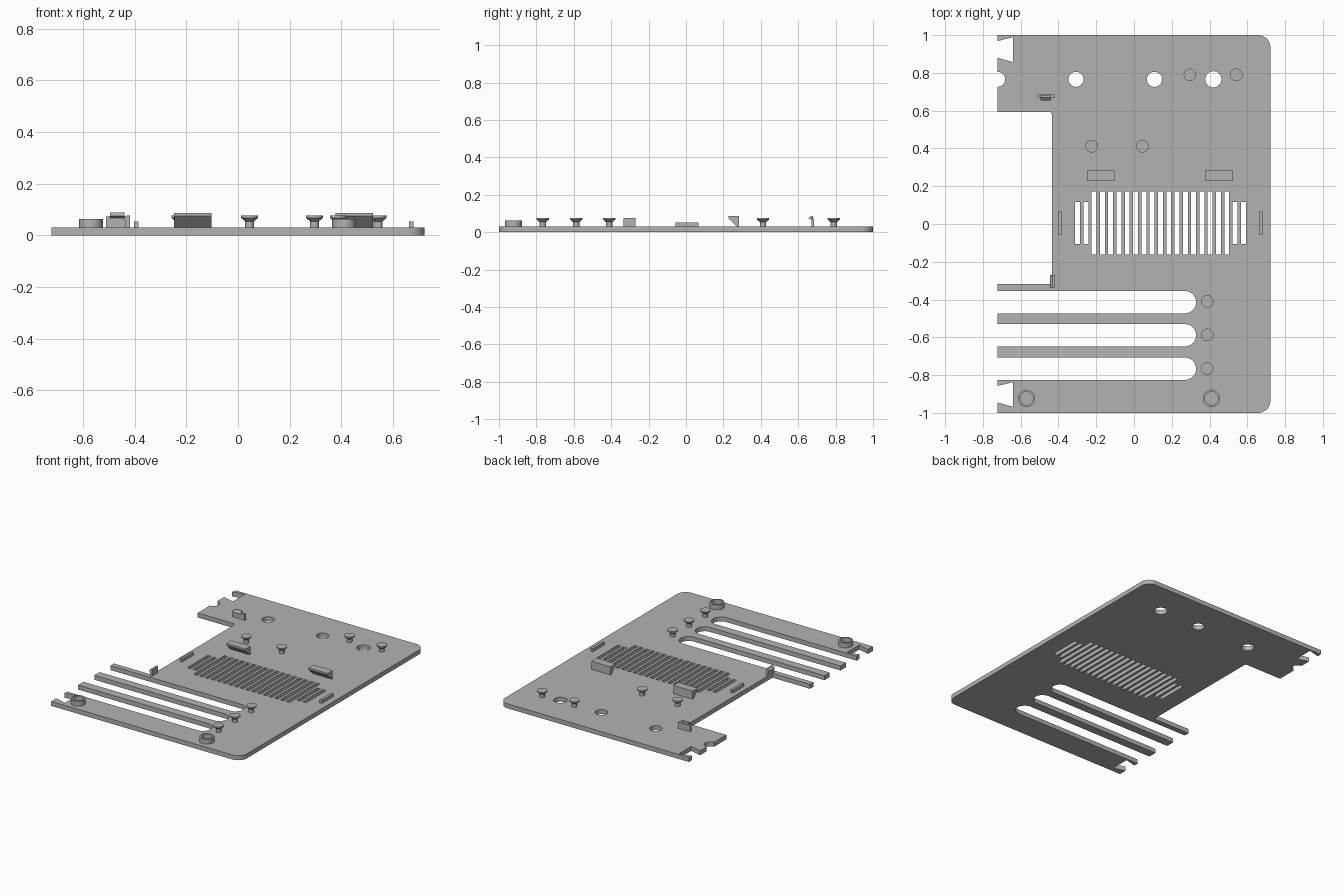
import bpy, bmesh
from math import pi, cos, sin
from mathutils import Matrix

cube = bpy.data.objects.get("Cube")
if cube:
    bpy.data.objects.remove(cube, do_unlink=True)

grey = bpy.data.materials.new("plain grey plastic")
grey.use_nodes = True
colour = (0.45, 0.45, 0.45, 1)
grey.diffuse_color = colour
grey.node_tree.nodes["Principled BSDF"].inputs["Base Color"].default_value = colour

TOP = 0.031      # upper surface of the plate
LEFT, RIGHT = -0.722, 0.722


def finish(obj):
    obj.data.materials.clear()
    obj.data.materials.append(grey)
    bpy.ops.object.select_all(action='DESELECT')
    obj.select_set(True)
    bpy.context.view_layer.objects.active = obj
    bpy.ops.object.shade_smooth_by_angle(angle=0.6)
    return obj


def from_bmesh(name, bm):
    bmesh.ops.recalc_face_normals(bm, faces=bm.faces)
    mesh = bpy.data.meshes.new(name)
    bm.to_mesh(mesh)
    bm.free()
    obj = bpy.data.objects.new(name, mesh)
    bpy.context.collection.objects.link(obj)
    return finish(obj)


def arc(cx, cy, r, start, end, steps=12):
    angles = [start + (end - start) * i / steps for i in range(steps + 1)]
    return [(cx + r * cos(a), cy + r * sin(a)) for a in angles]


def rect(x0, x1, y0, y1):
    return [(x0, y0), (x1, y0), (x1, y1), (x0, y1)]


def sheet(name, loops, z0, z1):
    """Flat sheet from an outer loop and hole loops."""
    curve = bpy.data.curves.new(name, 'CURVE')
    curve.dimensions = '2D'
    curve.fill_mode = 'BOTH'
    curve.extrude = (z1 - z0) / 2
    for loop in loops:
        spline = curve.splines.new('POLY')
        spline.points.add(len(loop) - 1)
        for point, (x, y) in zip(spline.points, loop):
            point.co = (x, y, 0, 1)
        spline.use_cyclic_u = True
    helper = bpy.data.objects.new(name + " helper", curve)
    bpy.context.collection.objects.link(helper)
    bpy.context.view_layer.update()
    mesh = bpy.data.meshes.new_from_object(
        helper.evaluated_get(bpy.context.evaluated_depsgraph_get()))
    bm = bmesh.new()
    bm.from_mesh(mesh)
    bpy.data.objects.remove(helper)
    bpy.data.meshes.remove(mesh)
    bmesh.ops.remove_doubles(bm, verts=bm.verts, dist=1e-5)
    bmesh.ops.translate(bm, verts=bm.verts, vec=(0, 0, (z0 + z1) / 2))
    return from_bmesh(name, bm)


def prism(name, profile, axis, start, end):
    """Extrude a (horizontal, z) profile along the x or y axis."""
    bm = bmesh.new()
    place = (lambda h, z, a: (a, h, z)) if axis == 'x' else (lambda h, z, a: (h, a, z))
    face = bm.faces.new([bm.verts.new(place(h, z, start)) for h, z in profile])
    moved = bmesh.ops.extrude_face_region(bm, geom=[face])["geom"]
    shift = place(0, 0, end - start)
    bmesh.ops.translate(bm, vec=shift,
                        verts=[v for v in moved if isinstance(v, bmesh.types.BMVert)])
    return from_bmesh(name, bm)


def lathe(name, profile, x, y):
    """Spin an (r, z) profile that starts and ends on the axis."""
    bm = bmesh.new()
    verts = [bm.verts.new((r, 0, z)) for r, z in profile]
    edges = [bm.edges.new(pair) for pair in zip(verts, verts[1:])]
    bmesh.ops.spin(bm, geom=verts + edges, cent=(0, 0, 0), axis=(0, 0, 1),
                   angle=2 * pi, steps=32)
    bmesh.ops.remove_doubles(bm, verts=bm.verts, dist=1e-5)
    bmesh.ops.transform(bm, matrix=Matrix.Translation((x, y, 0)), verts=bm.verts)
    return from_bmesh(name, bm)


# Plate outline, clockwise down the right side, then up the notched left side
corner = 0.065
outline = [(LEFT, 1)]
outline += arc(RIGHT - corner, 1 - corner, corner, pi / 2, 0)
outline += arc(RIGHT - corner, corner - 1, corner, 0, -pi / 2)
outline += [(LEFT, -1), (LEFT, -0.945), (-0.64, -0.968), (-0.64, -0.837), (LEFT, -0.857)]
slot_r = 0.059
for y in (-0.766, -0.589, -0.414):
    outline += [(LEFT, y - slot_r)]
    outline += arc(0.27, y, slot_r, -pi / 2, pi / 2, 18)
    outline += [(LEFT, y + slot_r)]
outline += [(LEFT, -0.318), (-0.435, -0.318)]
outline += arc(-0.447, 0.581, 0.012, 0, pi / 2, 4)
outline += [(LEFT, 0.593)]
outline += arc(LEFT, 0.766, 0.04, -pi / 2, pi / 2)
outline += [(LEFT, 0.88), (-0.64, 0.857), (-0.64, 0.99), (LEFT, 0.968)]

# Round holes and the row of vent slots
holes = [arc(x, 0.766, r, 0, 2 * pi, 32)[:-1]
         for x, r in ((-0.307, 0.04), (0.108, 0.04), (0.42, 0.043))]
for i in range(21):
    x = -0.299 + 0.0439 * i
    half = 0.111 if i in (0, 1, 19, 20) else 0.167
    holes.append(rect(x - 0.013, x + 0.013, 0.006 - half, 0.006 + half))
sheet("base_plate", [outline] + holes, 0, TOP)

# Flared pegs
peg = [(0, 0.02), (0.017, 0.02), (0.017, 0.054), (0.033, 0.068), (0.033, 0.076), (0, 0.076)]
peg_spots = [(0.296, 0.79), (0.542, 0.79), (-0.225, 0.412), (0.045, 0.412),
             (0.388, -0.41), (0.388, -0.587), (0.388, -0.765)]
for i, (x, y) in enumerate(peg_spots):
    lathe(f"peg_{i + 1}", peg, x, y)

# Hollow round bosses
boss = [(0, 0.02), (0.046, 0.02), (0.046, 0.064), (0.035, 0.064), (0.035, 0.033), (0, 0.033)]
for side, x in (("right", -0.569), ("left", 0.41)):
    lathe(f"boss_{side}", boss, x, -0.923)

# Sloped hooks behind the vents
hook = [(0.283, 0.02), (0.283, 0.087), (0.227, 0.087), (0.227, 0.075), (0.272, 0.031), (0.272, 0.02)]
for side, x in (("right", -0.248), ("left", 0.377)):
    prism(f"hook_{side}", hook, 'x', x, x + 0.146)

# Low rails on both sides of the vents
for side, x in (("right", -0.402), ("left", 0.662)):
    rail = [(x, 0.02), (x + 0.017, 0.02), (x + 0.017, 0.053), (x, 0.053)]
    prism(f"rail_{side}", rail, 'y', -0.057, 0.067)

# Rear clip: a thin wall with a wedge catch
wall = [(0.67, 0.02), (0.685, 0.02), (0.685, 0.073), (0.67, 0.073)]
prism("rear_clip_wall", wall, 'x', -0.51, -0.418)
catch = [(0.68, 0.06), (0.68, 0.088), (0.67, 0.088), (0.655, 0.074), (0.67, 0.068)]
prism("rear_clip_catch", catch, 'x', -0.495, -0.44)

# Upright tab at the inner corner of the side cutout
tab = [(-0.435, 0.02), (-0.418, 0.02), (-0.418, 0.076), (-0.432, 0.076), (-0.444, 0.062), (-0.435, 0.056)]
prism("corner_tab", tab, 'y', -0.335, -0.27)
